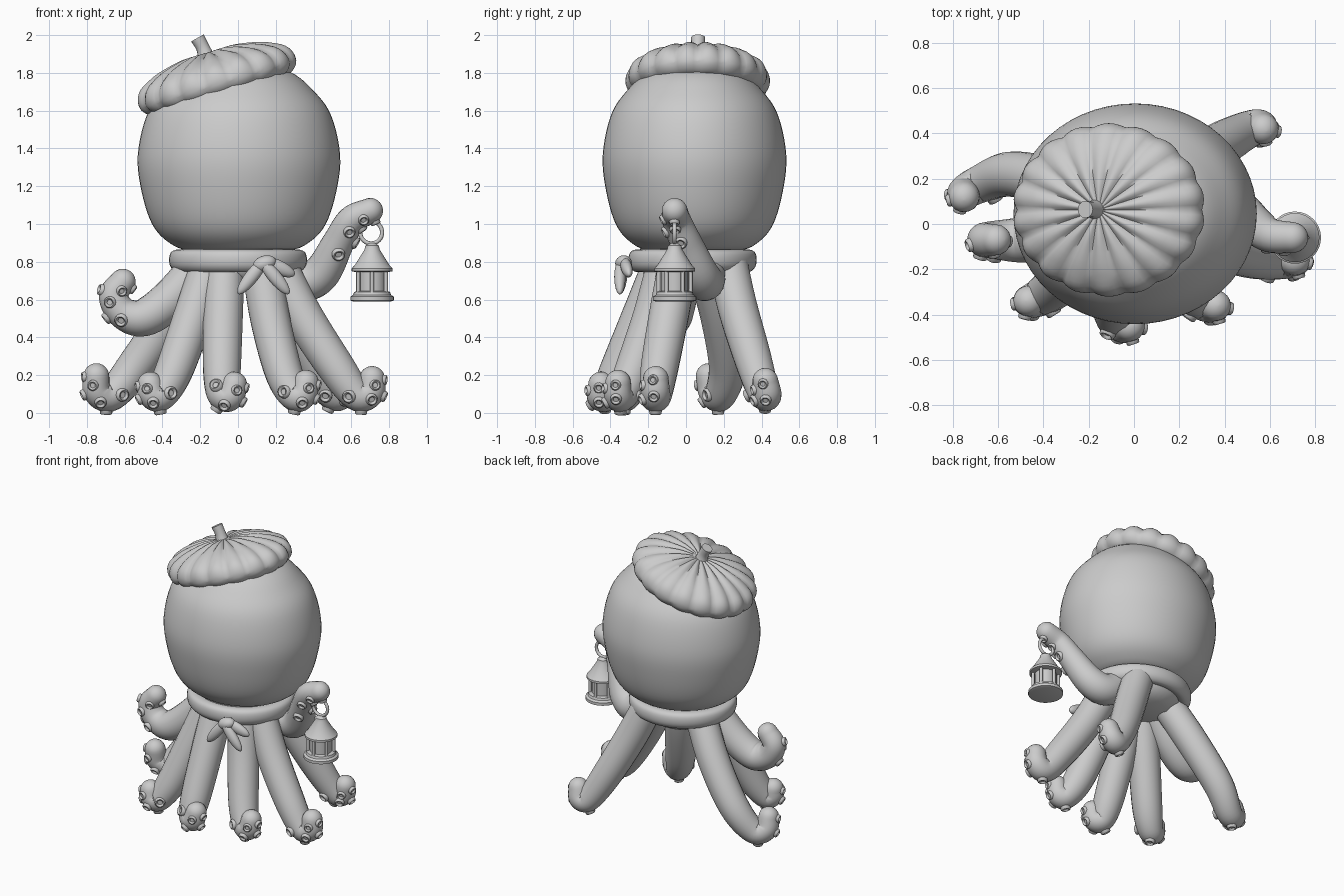
import bpy, bmesh, math
from mathutils import Vector, Matrix

cube = bpy.data.objects.get("Cube")
if cube:
    bpy.data.objects.remove(cube, do_unlink=True)

clay = bpy.data.materials.new("clay_grey")
clay.use_nodes = True
clay.diffuse_color = (0.6, 0.6, 0.6, 1)
clay.node_tree.nodes["Principled BSDF"].inputs["Base Color"].default_value = (0.6, 0.6, 0.6, 1)


def finish(bm, name, angle=50):
    bmesh.ops.recalc_face_normals(bm, faces=bm.faces)
    mesh = bpy.data.meshes.new(name)
    bm.to_mesh(mesh)
    bm.free()
    obj = bpy.data.objects.new(name, mesh)
    bpy.context.collection.objects.link(obj)
    mesh.materials.append(clay)
    bpy.ops.object.select_all(action="DESELECT")
    obj.select_set(True)
    bpy.context.view_layer.objects.active = obj
    bpy.ops.object.shade_smooth_by_angle(angle=math.radians(angle))
    return obj


def smooth_path(points, steps):
    """Catmull-Rom interpolation through tuples of any length."""
    p = [Vector(q) for q in points]
    p = [p[0] * 2 - p[1]] + p + [p[-1] * 2 - p[-2]]
    out = []
    for a, b, c, d in zip(p, p[1:], p[2:], p[3:]):
        for i in range(steps):
            t = i / steps
            out.append((b * 2 + (c - a) * t + (a * 2 - b * 5 + c * 4 - d) * t * t
                        + (b * 3 - a - c * 3 + d) * t ** 3) / 2)
    return out + [p[-2]]


def skin(bm, rings, caps=True):
    for r, s in zip(rings, rings[1:]):
        for i in range(len(r)):
            j = (i + 1) % len(r)
            bm.faces.new((r[i], r[j], s[j], s[i]))
    if caps:
        bm.faces.new(rings[0][::-1])
        bm.faces.new(rings[-1])


def lathe(bm, profile, matrix, sides=32, lobe=None):
    """Turn (radius, height) pairs about local z."""
    rings = []
    for r, z in profile:
        ring = []
        for i in range(sides):
            a = math.tau * i / sides
            dr, dz = lobe(a, r, z) if lobe else (0, 0)
            rr = max(r, 0.002) + dr
            ring.append(bm.verts.new(matrix @ Vector((rr * math.cos(a), rr * math.sin(a), z + dz))))
        rings.append(ring)
    skin(bm, rings)


def turned(name, profile, matrix, sides=32, lobe=None, angle=50):
    bm = bmesh.new()
    lathe(bm, profile, matrix, sides, lobe)
    return finish(bm, name, angle)


def place(x, y, z, sy=1.0):
    return Matrix.Translation((x, y, z)) @ Matrix.Diagonal((1, sy, 1, 1))


def sweep(name, points, radii, sides=20, round_tip=True):
    """Tapered tube with a rounded far end; returns its centre line and radii."""
    path = smooth_path([(*p, r) for p, r in zip(points, radii)], 7)
    centre = [Vector(p[:3]) for p in path]
    radius = [p[3] for p in path]
    n = len(centre)
    tangents = [(centre[min(i + 1, n - 1)] - centre[max(i - 1, 0)]).normalized() for i in range(n)]
    c, r, t = list(centre), list(radius), list(tangents)
    if round_tip:
        for k in range(1, 7):
            a = math.pi / 2 * k / 6.2
            c.append(centre[-1] + tangents[-1] * radius[-1] * math.sin(a))
            r.append(radius[-1] * math.cos(a))
            t.append(tangents[-1])
    bm = bmesh.new()
    rings, side = [], t[0].orthogonal().normalized()
    for ci, ri, ti in zip(c, r, t):
        side = (side - ti * side.dot(ti)).normalized()
        up = ti.cross(side)
        rings.append([bm.verts.new(ci + (side * math.cos(math.tau * i / sides)
                                         + up * math.sin(math.tau * i / sides)) * ri)
                      for i in range(sides)])
    skin(bm, rings)
    finish(bm, name)
    return centre, radius, tangents


# Head and the neck beneath it
head = smooth_path([(0, .86), (.26, .86), (.375, .905), (.46, 1.0), (.515, 1.17), (.536, 1.36),
                    (.49, 1.57), (.4, 1.7), (.26, 1.81), (0, 1.87)], 5)
turned("head", head, place(.005, .045, 0, .907), 56)
turned("neck", [(.2, .68), (.28, .74), (.3, .87)], place(0, .035, 0, .93), 40)

# Scarf band with its knot and tails
band = smooth_path([(.27, .76), (.32, .745), (.355, .77), (.365, .81), (.355, .85), (.32, .865), (.27, .86)], 3)
turned("scarf_band", band, place(0, .035, 0, .93), 48)
ball = [(math.sin(math.pi * i / 14), -math.cos(math.pi * i / 14)) for i in range(15)]


def pad(name, a, b, width, depth):
    a, b = Vector(a), Vector(b)
    d = b - a
    z = d.normalized()
    x = z.cross(Vector((0, 1, 0))).normalized()
    rot = Matrix((x, z.cross(x), z)).transposed().to_4x4()
    turned(name, ball, Matrix.Translation((a + b) / 2) @ rot
           @ Matrix.Diagonal((width, depth, d.length / 2, 1)), 20)


pad("scarf_knot", (.08, -.33, .77), (.2, -.33, .81), .042, .045)
pad("scarf_left_loop", (.13, -.33, .81), (.3, -.3, .73), .038, .03)
pad("scarf_right_tail", (.15, -.33, .82), (0, -.35, .63), .036, .03)
pad("scarf_left_tail", (.12, -.35, .81), (.27, -.35, .63), .036, .03)

# Tilted beret with gathered pleats, and its stalk
tilt = Matrix.Translation((-.1, .062, 1.72)) @ Matrix.Rotation(math.radians(-17), 4, "Y") \
    @ Matrix.Diagonal((1, .87, 1, 1))


def pleat(a, r, z):
    wave = abs(math.sin(a * 9)) - .6
    return (.015 * wave * (r > .36), .018 * wave * min(r / .15, 1) * (z > .03))


beret = smooth_path([(0, .03), (.28, -.015), (.37, -.035), (.42, -.005), (.433, .045), (.4, .105),
                     (.3, .158), (.15, .19), (.04, .195), (0, .195)], 4)
turned("beret", beret, tilt, 108, pleat, 70)
sweep("beret_stalk", [(-.165, .064, 1.87), (-.185, .064, 1.93), (-.215, .064, 1.985)],
      [.05, .036, .038], 16, False)

# Tentacles: centre-line points, ending in an upward curl
tentacles = {
    "back_right_tentacle": [(-.18, .1, .8), (-.35, .18, .52), (-.54, .22, .25), (-.67, .18, .095),
                            (-.745, .14, .115), (-.75, .12, .195)],
    "raised_right_tentacle": [(-.18, -.02, .8), (-.36, -.05, .6), (-.5, -.07, .505), (-.61, -.07, .53),
                              (-.66, -.07, .62), (-.61, -.07, .695)],
    "front_right_tentacle": [(-.14, -.09, .8), (-.24, -.18, .5), (-.34, -.27, .22), (-.41, -.32, .095),
                             (-.455, -.34, .1), (-.465, -.34, .15)],
    "front_tentacle": [(-.07, -.12, .8), (-.08, -.24, .5), (-.085, -.36, .22), (-.08, -.42, .1),
                       (-.04, -.45, .09), (-.02, -.45, .15)],
    "front_left_tentacle": [(.12, -.1, .8), (.17, -.18, .5), (.24, -.28, .22), (.3, -.34, .095),
                            (.345, -.36, .1), (.36, -.36, .16)],
    "side_left_tentacle": [(.2, -.04, .8), (.34, -.09, .52), (.52, -.14, .24), (.63, -.16, .095),
                           (.7, -.16, .11), (.71, -.16, .18)],
    "back_left_tentacle": [(.15, .22, .8), (.25, .27, .57), (.38, .35, .3), (.49, .41, .11),
                           (.55, .43, .1), (.57, .42, .17)],
    "lantern_tentacle": [(.18, .1, .8), (.33, .1, .7), (.44, .07, .74), (.53, 0, .9),
                         (.6, -.05, 1.02), (.7, -.06, 1.07)],
}
cup = [(.001, .004), (.017, .004), (.02, .014), (.028, .018), (.036, .012), (.038, -.015)]
for name, points in tentacles.items():
    centre, radius, tangent = sweep(name, points, [.105, .106, .1, .085, .076, .068])
    # Two alternating rows of suckers along the curled end
    bm = bmesh.new()
    last = len(centre) - 1
    for k, i in enumerate(range(last, last // 2, -3)):
        t = tangent[i]
        front = Vector((0, -1, -.25))
        front = (front - t * front.dot(t)).normalized()
        across = t.cross(front) * (1 if points[-1][0] < points[0][0] else -1)
        if across.dot(Vector((points[-1][0], 0, -1))) < 0:
            across = -across
        normal = (front * (1 if k % 2 else .25) + across * (.25 if k % 2 else 1)).normalized()
        turn = normal.to_track_quat("Z", "Y").to_matrix().to_4x4()
        size = 1.1 * radius[i] / .1
        lathe(bm, cup, Matrix.Translation(centre[i] + normal * radius[i] * .97) @ turn
              @ Matrix.Scale(size, 4), 14)
    finish(bm, name + "_suckers")

# Lantern hanging from the raised tentacle
at = place(.71, -.06, 0)
turned("lantern_base", [(.1, .59), (.115, .595), (.115, .615), (.1, .625), (.095, .64), (.08, .645)], at, 32, None, 35)
turned("lantern_glass", [(.072, .63), (.072, .77)], at, 24, None, 35)
turned("lantern_roof", [(.085, .745), (.108, .75), (.108, .765), (.09, .785), (.04, .865), (.036, .885), (.015, .9)],
       at, 32, None, 35)
for i in range(6):
    a = math.tau * (i + .5) / 6
    turned("lantern_post", [(.011, .63), (.011, .76)],
           place(.71 + .085 * math.cos(a), -.06 + .085 * math.sin(a), 0), 8)
bpy.ops.mesh.primitive_torus_add(major_radius=.058, minor_radius=.011, major_segments=32, minor_segments=10,
                                 location=(.705, -.06, .955), rotation=(math.pi / 2, 0, 0))
ring = bpy.context.object
ring.name = "lantern_ring"
ring.data.materials.append(clay)
bpy.ops.object.shade_smooth_by_angle(angle=math.radians(50))
